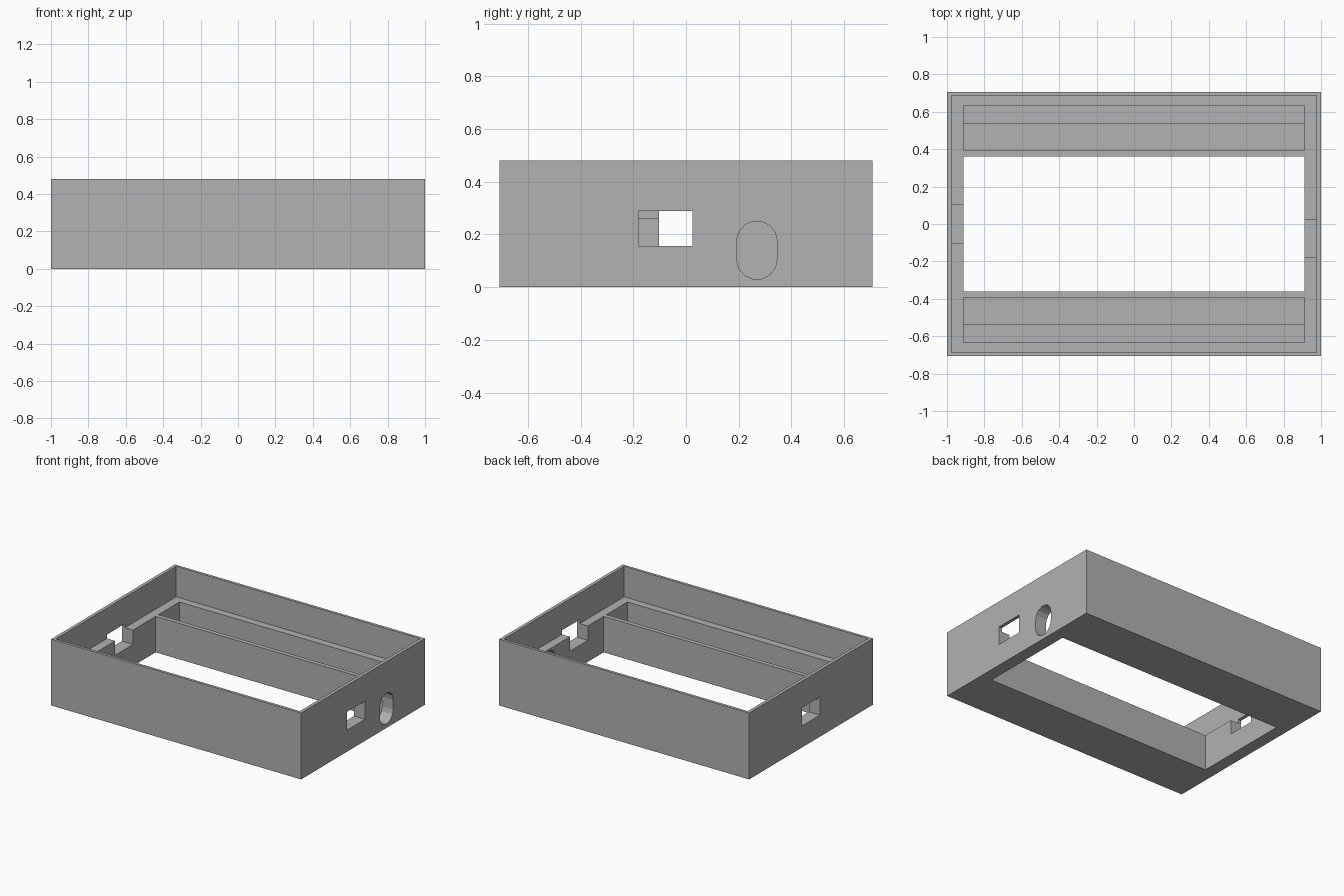
import bpy
import bmesh
import math

default = bpy.data.objects.get("Cube")
if default:
    bpy.data.objects.remove(default, do_unlink=True)

grey = bpy.data.materials.new("mid_grey")
grey.use_nodes = True
grey.diffuse_color = (0.445, 0.445, 0.445, 1)
grey.node_tree.nodes["Principled BSDF"].inputs["Base Color"].default_value = grey.diffuse_color


def prism(name, profile, x0, x1):
    """Extrude a (y, z) outline along x."""
    bm = bmesh.new()
    face = bm.faces.new([bm.verts.new((x0, y, z)) for y, z in profile])
    moved = bmesh.ops.extrude_face_region(bm, geom=[face])["geom"]
    verts = [v for v in moved if isinstance(v, bmesh.types.BMVert)]
    bmesh.ops.translate(bm, verts=verts, vec=(x1 - x0, 0, 0))
    bmesh.ops.recalc_face_normals(bm, faces=bm.faces)
    mesh = bpy.data.meshes.new(name)
    bm.to_mesh(mesh)
    bm.free()
    mesh.materials.append(grey)
    obj = bpy.data.objects.new(name, mesh)
    bpy.context.collection.objects.link(obj)
    return obj


def rect(y0, y1, z0, z1):
    return [(y0, z0), (y1, z0), (y1, z1), (y0, z1)]


def cut(body, profile, x0, x1):
    cutter = prism("cutter", profile, x0, x1)
    cutter.hide_render = True
    mod = body.modifiers.new("cut", "BOOLEAN")
    mod.operation = "DIFFERENCE"
    mod.solver = "EXACT"
    mod.object = cutter
    bpy.context.view_layer.objects.active = body
    bpy.ops.object.modifier_apply(modifier=mod.name)
    bpy.data.objects.remove(cutter, do_unlink=True)


HEIGHT, LEDGE, INNER_X = 0.48, 0.26, 0.912

# Outer block, hollowed down to the ledge
case = prism("enclosure_frame", rect(-0.707, 0.707, 0, HEIGHT), -1, 1)
cut(case, rect(-0.687, 0.687, LEDGE, 0.7), -0.976, 0.976)

# Central window through the base
cut(case, rect(-0.361, 0.361, -0.2, 0.6), -INNER_X, INNER_X)

# Stepped troughs along the front and back
trough = [(0.393, 0.03), (0.537, 0.03), (0.537, 0.06),
          (0.633, 0.06), (0.633, 0.4), (0.393, 0.4)]
for side in (-1, 1):
    cut(case, [(side * y, z) for y, z in trough], -INNER_X, INNER_X)

# Rectangular port in each end wall
cut(case, rect(-0.18, 0.024, 0.156, 0.289), 0.8, 1.1)
cut(case, rect(-0.103, 0.103, 0.156, 0.289), -1.1, -0.8)

# Rounded upright slot in the left end wall
radius, half_straight, steps = 0.077, 0.034, 7
slot = []
for end in (1, -1):
    for i in range(steps + 1):
        a = math.pi * i / steps + (0 if end == 1 else math.pi)
        slot.append((0.269 + radius * math.cos(a),
                     0.14 + end * half_straight + radius * math.sin(a)))
cut(case, slot, 0.8, 1.1)
